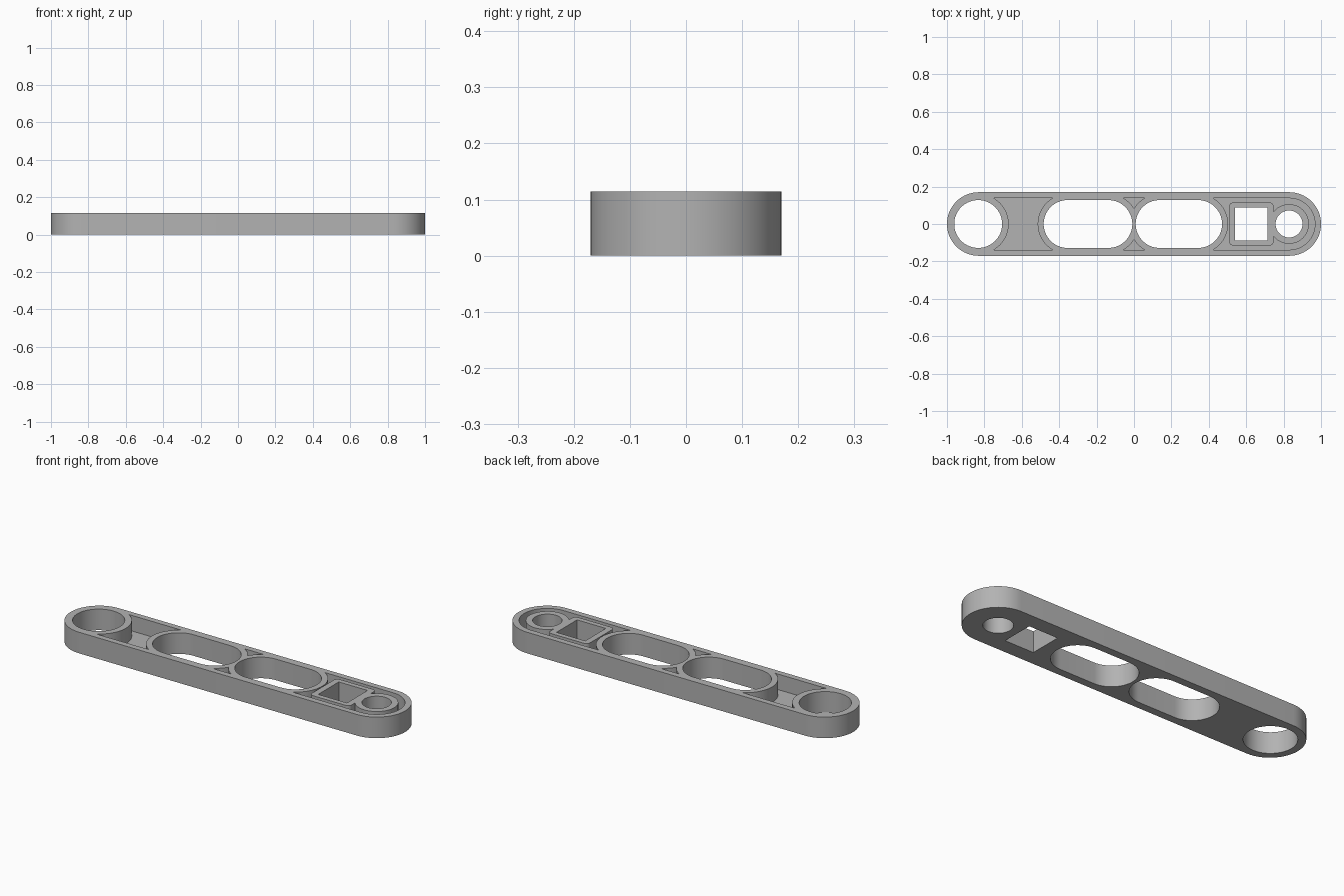
import bpy, math

if "Cube" in bpy.data.objects:
    bpy.data.objects.remove(bpy.data.objects["Cube"])

R = 0.17          # end radius of the bar
H = 0.114         # bar height
FLOOR = 0.03      # pocket floor height
SEG = 32          # segments per half circle

grey = bpy.data.materials.new("light_grey")
grey.diffuse_color = (0.45, 0.45, 0.45, 1)
grey.use_nodes = True
grey.node_tree.nodes["Principled BSDF"].inputs["Base Color"].default_value = grey.diffuse_color


def prism(name, outline, z0, z1):
    """Extrude a closed counter-clockwise outline between two heights."""
    n = len(outline)
    verts = [(x, y, z) for z in (z0, z1) for x, y in outline]
    faces = [tuple(reversed(range(n))), tuple(range(n, 2 * n))]
    faces += [(i, (i + 1) % n, n + (i + 1) % n, n + i) for i in range(n)]
    mesh = bpy.data.meshes.new(name)
    mesh.from_pydata(verts, [], faces)
    mesh.materials.append(grey)
    ob = bpy.data.objects.new(name, mesh)
    bpy.context.collection.objects.link(ob)
    return ob


def arc(cx, cy, r, start, sweep, n):
    return [(cx + r * math.cos(start + sweep * i / n),
             cy + r * math.sin(start + sweep * i / n)) for i in range(n + 1)]


def capsule(x0, x1, r):
    """Slot outline between two end centres, or a circle if they match."""
    right = arc(x1, 0, r, -math.pi / 2, math.pi, SEG)
    left = arc(x0, 0, r, math.pi / 2, math.pi, SEG)
    return right + left if x1 > x0 else right[:-1] + left[:-1]


def rounded_box(x0, x1, hy, r):
    q = math.pi / 2
    return (arc(x1 - r, hy - r, r, 0, q, 6) + arc(x0 + r, hy - r, r, q, q, 6)
            + arc(x0 + r, r - hy, r, 2 * q, q, 6) + arc(x1 - r, r - hy, r, 3 * q, q, 6))


def cut(target, tool):
    mod = target.modifiers.new("cut", 'BOOLEAN')
    mod.operation = 'DIFFERENCE'
    mod.solver = 'EXACT'
    mod.object = tool
    bpy.context.view_layer.objects.active = target
    bpy.ops.object.modifier_apply(modifier=mod.name)
    bpy.data.objects.remove(tool, do_unlink=True)


# Bar and the recessed pocket inside its rim
bar = prism("link_bar", capsule(-0.83, 0.83, R), 0, H)
pocket = prism("pocket_cutter", capsule(-0.83, 0.83, 0.138), FLOOR, 0.2)

# Raised collars left standing in the pocket
collars = [capsule(-0.83, -0.83, 0.16), capsule(-0.355, -0.137, 0.16),
           capsule(0.137, 0.343, 0.16), rounded_box(0.508, 0.746, 0.115, 0.022),
           capsule(0.829, 0.829, 0.106)]
for outline in collars:
    cut(pocket, prism("collar_cutter", outline, -0.1, 0.3))
cut(bar, pocket)

# Through holes: round, two slots, square, small round
holes = [capsule(-0.833, -0.833, 0.128), capsule(-0.355, -0.137, 0.128),
         capsule(0.137, 0.343, 0.128),
         [(0.541, -0.088), (0.713, -0.088), (0.713, 0.088), (0.541, 0.088)],
         capsule(0.829, 0.829, 0.072)]
for outline in holes:
    cut(bar, prism("hole_cutter", outline, -0.2, 0.4))

# Smooth curved walls, crisp edges
bpy.ops.object.select_all(action='DESELECT')
bar.select_set(True)
bpy.context.view_layer.objects.active = bar
bpy.ops.object.shade_smooth_by_angle(angle=math.radians(30))
